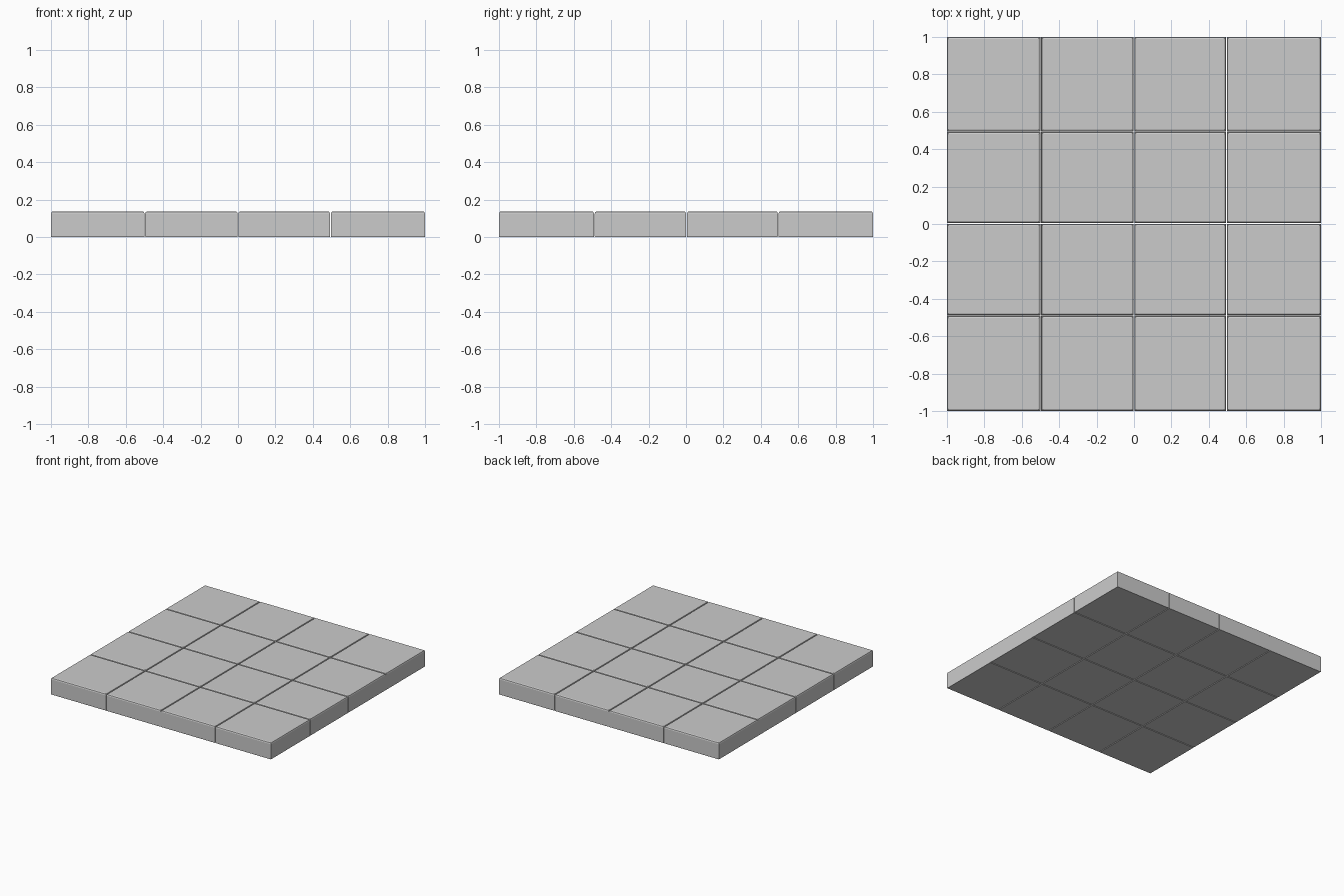
import bpy, bmesh

if "Cube" in bpy.data.objects:
    bpy.data.objects.remove(bpy.data.objects["Cube"])

HEIGHT = 0.138
GAP = 0.004
# tile boundaries along each axis
XS = [-1.0, -0.498, 0.0, 0.494, 1.0]
YS = [-1.0, -0.49, 0.003, 0.493, 1.0]
# (inset, height) rings: straight sides and a worn, rounded top edge
PROFILE = [(0.002, 0.0), (0.0, 0.003), (0.0, HEIGHT - 0.013),
           (0.003, HEIGHT - 0.004), (0.010, HEIGHT)]


def make_tile(name, x0, x1, y0, y1):
    bm = bmesh.new()
    rings = []
    for inset, z in PROFILE:
        a, b, c, d = x0 + inset, x1 - inset, y0 + inset, y1 - inset
        rings.append([bm.verts.new((x, y, z))
                      for x, y in ((a, c), (b, c), (b, d), (a, d))])
    for low, high in zip(rings, rings[1:]):
        for i in range(4):
            j = (i + 1) % 4
            bm.faces.new((low[i], low[j], high[j], high[i]))
    bm.faces.new(rings[0][::-1])
    bm.faces.new(rings[-1])
    mesh = bpy.data.meshes.new(name)
    bm.to_mesh(mesh)
    bm.free()
    obj = bpy.data.objects.new(name, mesh)
    bpy.context.collection.objects.link(obj)


def span(cuts, i):
    """Extent of one tile, with half a joint removed on inner sides."""
    low = cuts[i] + (GAP / 2 if i > 0 else 0)
    high = cuts[i + 1] - (GAP / 2 if i < 3 else 0)
    return low, high


# four by four paving tiles
for row in range(4):
    for col in range(4):
        make_tile(f"floor_tile_{row + 1}_{col + 1}", *span(XS, col), *span(YS, row))
